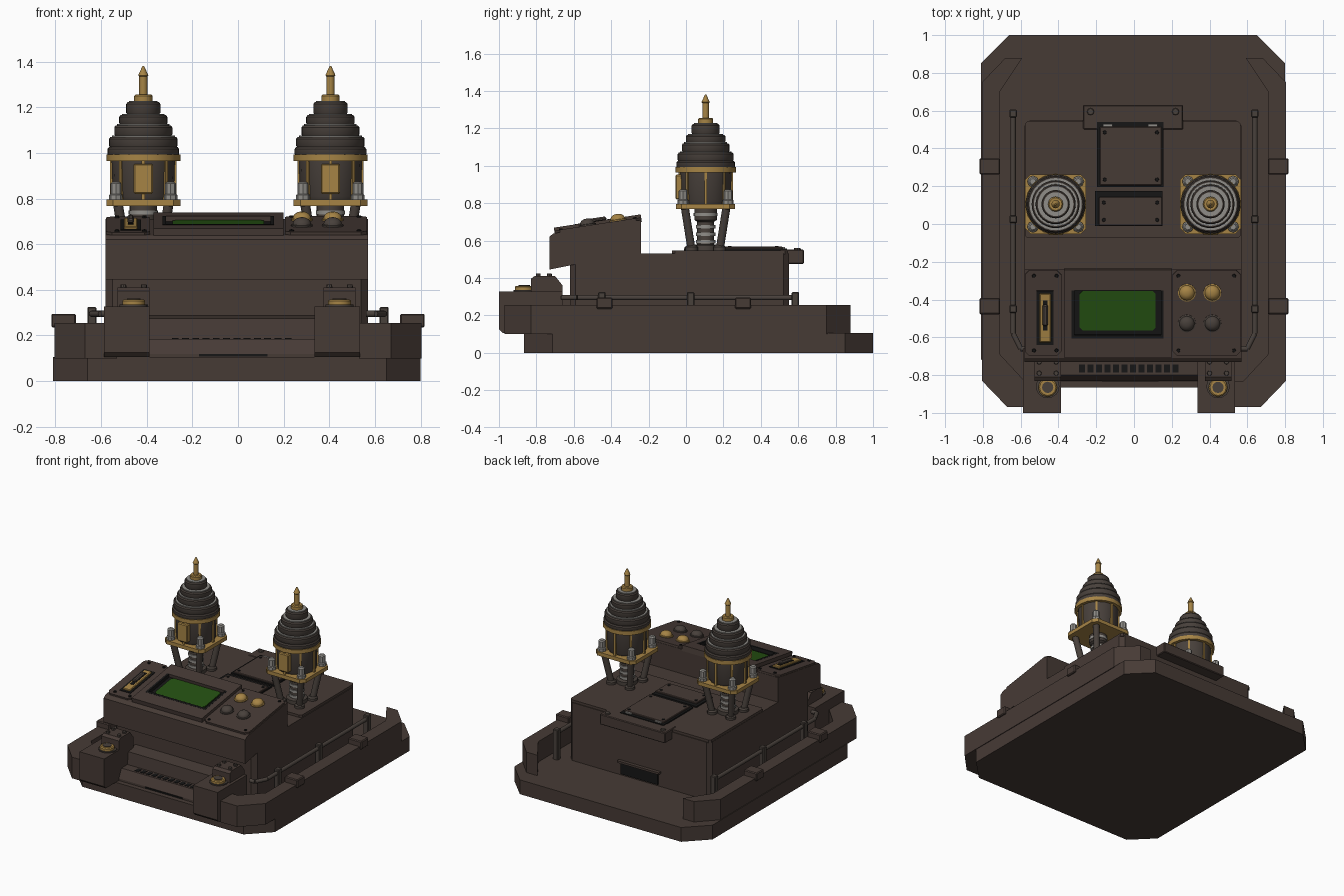
import bpy, bmesh
from math import atan, cos, sin, pi, radians
from mathutils import Matrix, Vector

if "Cube" in bpy.data.objects:
    bpy.data.objects.remove(bpy.data.objects["Cube"])


def material(name, rgb):
    m = bpy.data.materials.new(name)
    m.use_nodes = True
    m.diffuse_color = (*rgb, 1)
    m.node_tree.nodes["Principled BSDF"].inputs["Base Color"].default_value = (*rgb, 1)
    return m


BROWN = material("dark brown", (0.062, 0.043, 0.036))
METAL = material("gunmetal", (0.065, 0.052, 0.044))
GOLD = material("brass", (0.38, 0.23, 0.06))
GREY = material("light steel", (0.28, 0.27, 0.25))
BLACK = material("black", (0.008, 0.008, 0.008))
GREEN = material("screen green", (0.018, 0.08, 0.006))


def finish(name, bm, mat, matrix=None, smooth=False, bevel=0):
    bmesh.ops.recalc_face_normals(bm, faces=bm.faces)
    if bevel:
        bmesh.ops.bevel(bm, geom=bm.edges[:], offset=bevel, segments=1, affect='EDGES')
    if matrix:
        bm.transform(matrix)
    me = bpy.data.meshes.new(name)
    bm.to_mesh(me)
    bm.free()
    me.materials.append(mat)
    ob = bpy.data.objects.new(name, me)
    bpy.context.collection.objects.link(ob)
    if smooth:
        bpy.ops.object.select_all(action='DESELECT')
        ob.select_set(True)
        bpy.context.view_layer.objects.active = ob
        bpy.ops.object.shade_smooth_by_angle(angle=radians(35))
    return ob


def prism(name, pts, lo, hi, mat, axis='z', matrix=None):
    """Extrude an outline: xy outline along z, or yz outline along x."""
    bm = bmesh.new()
    place = (lambda p, t: (p[0], p[1], t)) if axis == 'z' else (lambda p, t: (t, p[0], p[1]))
    a, b = [[bm.verts.new(place(p, t)) for p in pts] for t in (lo, hi)]
    bm.faces.new(a)
    bm.faces.new(b)
    for i in range(len(pts)):
        j = (i + 1) % len(pts)
        bm.faces.new((a[i], a[j], b[j], b[i]))
    return finish(name, bm, mat, matrix)


def box(name, x, y, z, mat, matrix=None, bevel=0):
    bm = bmesh.new()
    bmesh.ops.create_cube(bm, size=1)
    for v in bm.verts:
        v.co = [r[0] + (c + 0.5) * (r[1] - r[0]) for c, r in zip(v.co, (x, y, z))]
    return finish(name, bm, mat, matrix, bevel=bevel)


def octagon(x0, x1, y0, y1, c):
    return [(x0 + c, y0), (x1 - c, y0), (x1, y0 + c), (x1, y1 - c),
            (x1 - c, y1), (x0 + c, y1), (x0, y1 - c), (x0, y0 + c)]


def lathe(name, profile, mat, matrix=None, sides=32):
    bm = bmesh.new()
    rings = [[bm.verts.new((r * cos(2 * pi * k / sides), r * sin(2 * pi * k / sides), z))
              for k in range(sides)] for r, z in profile]
    bm.faces.new(rings[0])
    bm.faces.new(rings[-1])
    for a, b in zip(rings, rings[1:]):
        for k in range(sides):
            j = (k + 1) % sides
            bm.faces.new((a[k], a[j], b[j], b[k]))
    return finish(name, bm, mat, matrix, smooth=True)


def rod(name, p, q, r, mat, sides=12):
    p, q = Vector(p), Vector(q)
    d = q - p
    turn = d.to_track_quat('Z', 'Y').to_matrix().to_4x4()
    return lathe(name, [(r, 0), (r, d.length)], mat, Matrix.Translation(p) @ turn, sides)


def at(x, y, z=0):
    return Matrix.Translation((x, y, z))


# Base slab and raised side rails
prism("base_slab", octagon(-0.81, 0.8, -0.865, 1.0, 0.15), 0, 0.105, BROWN)
rail = [(0.53, -0.97), (0.67, -0.97), (0.805, -0.83), (0.805, 0.75), (0.68, 0.88),
        (0.59, 0.88), (0.71, 0.70), (0.71, -0.69), (0.58, -0.83), (0.53, -0.83)]
for side, s in (("right", -1), ("left", 1)):
    prism(side + "_side_rail", [(s * x, y) for x, y in rail], 0.1, 0.255, BROWN)
    for y in (-0.435, 0.305):
        box(side + "_rail_clamp", sorted((s * 0.71, s * 0.818)), (y - 0.043, y + 0.043),
            (0.235, 0.295), BROWN, bevel=0.006)
    # Handrail with its posts
    hx = s * 0.64
    path = [(hx, 0.59, 0.295), (hx, -0.58, 0.295), (s * 0.60, -0.66, 0.295), (s * 0.56, -0.66, 0.295)]
    for p, q in zip(path, path[1:]):
        rod(side + "_handrail", p, q, 0.014, METAL)
    for y, top in ((0.585, 0.325), (0.025, 0.325), (-0.45, 0.325)):
        box(side + "_handrail_post", (hx - 0.02, hx + 0.02), (y - 0.02, y + 0.02),
            (0.1, top), METAL, bevel=0.005)

# Main body and console, front steps
prism("main_body", octagon(-0.58, 0.57, -0.62, 0.55, 0.03), 0.1, 0.53, BROWN)
prism("console", [(-0.73, 0.445), (-0.73, 0.62), (-0.71, 0.638), (-0.24, 0.71),
                  (-0.24, 0.5), (-0.58, 0.475)], -0.58, 0.57, BROWN, 'x')
prism("front_step", [(-0.60, 0.1), (-0.83, 0.1), (-0.83, 0.12), (-0.80, 0.185),
                     (-0.73, 0.185), (-0.72, 0.275), (-0.60, 0.29)], -0.40, 0.35, BROWN, 'x')
box("front_vent", (-0.17, 0.13), (-0.835, -0.80), (0.108, 0.118), BLACK)
for i in range(12):
    x = -0.29 + i * 0.045
    box("front_vent_slot", (x, x + 0.03), (-0.785, -0.745), (0.182, 0.188), BLACK)
box("rear_vent", (-0.16, 0.14), (0.54, 0.558), (0.115, 0.20), BLACK)
box("rear_vent_lip", (-0.18, 0.16), (0.54, 0.575), (0.20, 0.215), BROWN)

# Roof plate, rear tab and hatches
prism("roof_plate", octagon(-0.578, 0.565, -0.075, 0.545, 0.015), 0.525, 0.548, BROWN)
box("rear_tab", (-0.27, 0.26), (0.50, 0.63), (0.475, 0.552), BROWN, bevel=0.005)
for x in (-0.23, 0.22):
    lathe("rear_tab_bolt", [(0.02, 0.55), (0.016, 0.56)], METAL, at(x, 0.595), 8)
box("hatch_frame", (-0.195, 0.157), (0.195, 0.54), (0.545, 0.557), BLACK)
box("hatch_frame_front", (-0.207, 0.152), (-0.01, 0.175), (0.545, 0.557), BLACK)
hatches = (("hatch_large", -0.18, 0.147, 0.205, 0.515), ("hatch_small", -0.185, 0.148, -0.008, 0.143))
for name, x0, x1, y0, y1 in hatches:
    box(name, (x0, x1), (y0, y1), (0.55, 0.567), BROWN, bevel=0.003)
    for x in (x0 + 0.025, x1 - 0.025):
        for y in (y0 + 0.03, y1 - 0.03):
            lathe("hatch_screw", [(0.011, 0.565), (0.009, 0.571)], BLACK, at(x, y), 8)
for x in (-0.14, 0.10):
    box("hatch_hinge", (x - 0.025, x + 0.025), (0.517, 0.53), (0.55, 0.565), GREY)

# Sloped control modules: local z = 0 is the console surface, y is near plan y
slope = at(0, -0.475, 0.674) @ Matrix.Rotation(atan(0.153), 4, 'X') @ at(0, 0.475)
prism("switch_module", octagon(-0.578, -0.385, -0.70, -0.24, 0.025), -0.01, 0.012, BROWN, matrix=slope)
prism("button_module", octagon(0.205, 0.565, -0.70, -0.24, 0.025), -0.01, 0.014, BROWN, matrix=slope)
frame = (((-0.37, 0.20), (-0.705, -0.60)), ((-0.37, 0.20), (-0.345, -0.235)),
         ((-0.37, -0.33), (-0.60, -0.345)), ((0.157, 0.20), (-0.60, -0.345)))
for x, y in frame:
    box("screen_frame", x, y, (-0.01, 0.03), BROWN, slope)
box("screen_bezel", (-0.335, 0.16), (-0.605, -0.34), (-0.005, 0.006), BLACK, slope)
prism("screen", octagon(-0.288, 0.115, -0.562, -0.352, 0.015), 0.004, 0.013, GREEN, matrix=slope)
for x in (-0.33, 0.142):
    box("screen_side_liner", (x, x + 0.015), (-0.60, -0.345), (0, 0.031), BLACK, slope)
box("screen_front_liner", (-0.33, 0.157), (-0.602, -0.585), (0, 0.031), BLACK, slope)
box("switch_recess", (-0.515, -0.425), (-0.64, -0.35), (0.01, 0.016), BLACK, slope)
box("switch_plate", (-0.50, -0.44), (-0.625, -0.365), (0.012, 0.026), GOLD, slope, 0.004)
box("switch_slot", (-0.483, -0.457), (-0.56, -0.40), (0.02, 0.029), BLACK, slope)
box("switch_lever", (-0.485, -0.455), (-0.535, -0.42), (0.025, 0.048), METAL, slope, 0.008)
dome = [(0.047, 0), (0.047, 0.012)] + [(0.04 * cos(a * pi / 12), 0.014 + 0.03 * sin(a * pi / 12)) for a in range(6)]
for x in (0.28, 0.415):
    for y, mat in ((-0.36, GOLD), (-0.525, METAL)):
        lathe("button_collar", [(0.048, 0.01), (0.046, 0.02)], METAL, slope @ at(x, y), 24)
        lathe("button", dome, mat, slope @ at(x, y, 0.008), 24)
for x in (-0.53, -0.41, 0.235, 0.53):
    for y in (-0.67, -0.27):
        lathe("panel_screw", [(0.011, 0.01), (0.009, 0.02)], BLACK, slope @ at(x, y), 8)

# Front posts with brass caps
for side, cx in (("right", -0.487), ("left", 0.435)):
    prism(side + "_front_post", [(-0.98, 0.105), (-1.0, 0.125), (-1.0, 0.328), (-0.66, 0.328), (-0.66, 0.105)],
          cx - 0.1, cx + 0.1, BROWN, 'x')
    ux = cx + (0.03 if cx < 0 else 0.01)
    prism(side + "_post_block", [(-0.83, 0.32), (-0.83, 0.395), (-0.81, 0.41), (-0.70, 0.41),
                                 (-0.66, 0.36), (-0.66, 0.32)], ux - 0.07, ux + 0.07, BROWN, 'x')
    lathe(side + "_post_socket", [(0.062, 0.32), (0.062, 0.336)], METAL, at(ux, -0.86), 16)
    lathe(side + "_post_cap", [(0.05, 0.33), (0.05, 0.352), (0.043, 0.358)], GOLD, at(ux, -0.865), 12)
    lathe(side + "_post_cap_top", [(0.03, 0.35), (0.03, 0.362)], METAL, at(ux, -0.865), 12)
    for y in (-0.79, -0.73):
        for x in (ux - 0.045, ux + 0.045):
            lathe(side + "_post_bolt", [(0.014, 0.405), (0.012, 0.423)], METAL, at(x, y), 8)

# Twin towers
tiers = ((0.157, 0.99, 1.025), (0.15, 1.025, 1.07), (0.127, 1.075, 1.12),
         (0.106, 1.125, 1.165), (0.075, 1.17, 1.222))
for side, cx in (("right", -0.415), ("left", 0.405)):
    t = at(cx, 0.105)
    lathe(side + "_tower_stem", [(0.07, 0.545), (0.07, 0.575), (0.045, 0.58), (0.045, 0.7),
                                 (0.06, 0.71), (0.06, 0.775)], METAL, t, 24)
    for z in (0.585, 0.625, 0.665, 0.73):
        r = 0.052 if z < 0.7 else 0.064
        lathe(side + "_stem_ring", [(r, z), (r, z + 0.018)], GREY, t, 24)
    prism(side + "_tower_plate", octagon(-0.162, 0.162, -0.158, 0.158, 0.03), 0.768, 0.795, GOLD, matrix=t)
    for sx in (-1, 1):
        for sy in (-1, 1):
            foot, top = t @ Vector((sx * 0.075, sy * 0.075, 0.55)), t @ Vector((sx * 0.11, sy * 0.11, 0.77))
            rod(side + "_tower_leg", foot, top, 0.022, METAL)
            lathe(side + "_leg_foot", [(0.034, 0.545), (0.034, 0.565), (0.024, 0.575)], METAL,
                  t @ at(sx * 0.075, sy * 0.075), 12)
            lathe(side + "_leg_nut", [(0.03, 0.79), (0.03, 0.815), (0.024, 0.82), (0.024, 0.865), (0.016, 0.873)],
                  GREY, t @ at(sx * 0.12, sy * 0.12), 8)
    lathe(side + "_tower_drum", [(0.125, 0.79), (0.135, 0.81), (0.14, 0.97)], METAL, t, 16)
    for k in range(8):
        spin = t @ Matrix.Rotation(k * pi / 4, 4, 'Z')
        box(side + "_drum_rib", (-0.007, 0.007), (0.13, 0.145), (0.79, 0.97), GOLD, spin)
    box(side + "_drum_panel", (-0.042, 0.042), (-0.162, -0.12), (0.82, 0.952), GOLD, t, 0.006)
    lathe(side + "_tower_ring", [(0.162, 0.964), (0.162, 0.993)], GOLD, t, 16)
    for r, z0, z1 in tiers:
        lathe(side + "_tower_tier", [(r - 0.004, z0), (r, z0 + 0.006), (r, z1 - 0.008), (r - 0.006, z1)], METAL, t)
        lathe(side + "_tier_rim", [(r - 0.012, z1 - 0.01), (r - 0.012, z1 + 0.006)], GREY, t)
    lathe(side + "_tower_crown", [(0.04, 1.215), (0.04, 1.25), (0.034, 1.256)], GOLD, t, 12)
    lathe(side + "_tower_spike", [(0.018, 1.25), (0.018, 1.335), (0.022, 1.34), (0.004, 1.38)], GOLD, t, 12)
